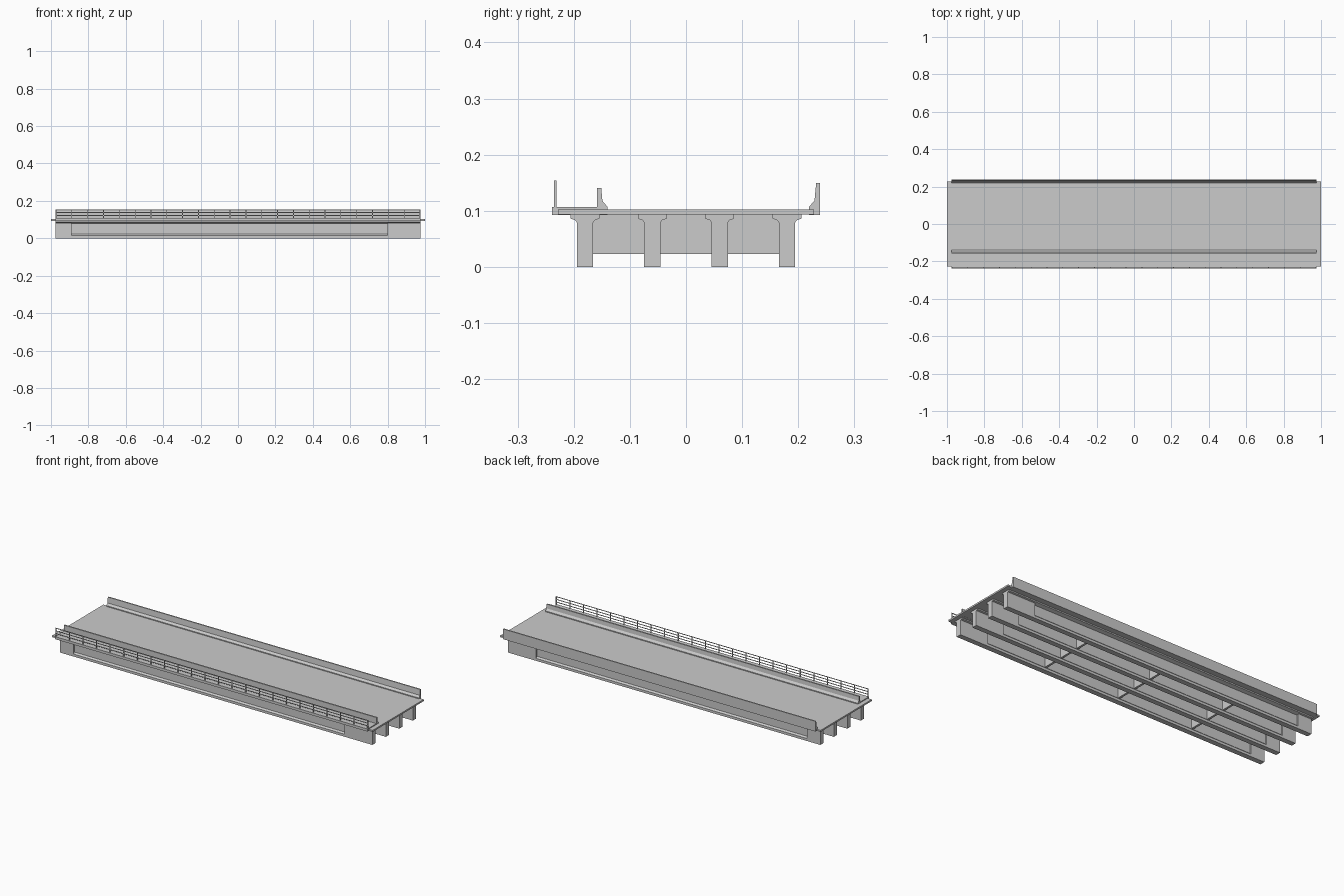
import bpy, bmesh

if "Cube" in bpy.data.objects:
    bpy.data.objects.remove(bpy.data.objects["Cube"])

HALF = 0.975                      # half length of girders, barriers and walk
BAYS = (-0.18, -0.06, 0.06, 0.18)  # girder centre lines in y


def loft(name, rings):
    """Skin a list of (x, [(y, z), ...]) sections along x and cap both ends."""
    bm = bmesh.new()
    loops = [[bm.verts.new((x, y, z)) for y, z in prof] for x, prof in rings]
    n = len(loops[0])
    for a, b in zip(loops, loops[1:]):
        for i in range(n):
            j = (i + 1) % n
            bm.faces.new((a[i], a[j], b[j], b[i]))
    bm.faces.new(loops[0])
    bm.faces.new(loops[-1])
    bmesh.ops.remove_doubles(bm, verts=bm.verts[:], dist=1e-6)
    bmesh.ops.dissolve_degenerate(bm, edges=bm.edges[:], dist=1e-6)
    bmesh.ops.recalc_face_normals(bm, faces=bm.faces[:])
    return finish(name, bm)


def finish(name, bm):
    me = bpy.data.meshes.new(name)
    bm.to_mesh(me)
    bm.free()
    ob = bpy.data.objects.new(name, me)
    bpy.context.collection.objects.link(ob)
    return ob


def boxes(name, spans):
    """One object from several (x0, x1, y0, y1, z0, z1) boxes."""
    bm = bmesh.new()
    for x0, x1, y0, y1, z0, z1 in spans:
        vs = bmesh.ops.create_cube(bm, size=1)["verts"]
        for v in vs:
            v.co.x = x1 if v.co.x > 0 else x0
            v.co.y = y1 if v.co.y > 0 else y0
            v.co.z = z1 if v.co.z > 0 else z0
    return finish(name, bm)


def mirrored(half, yc):
    """Full closed section from its right half, centred on yc."""
    return [(yc + y, z) for y, z in half] + [(yc - y, z) for y, z in reversed(half)]


# Girders: solid end blocks, thin web with bottom bulb between them
def half_section(web):
    return [(0.0145, 0), (0.0145, 0.014), (web, 0.022), (web, 0.079),
            (0.017, 0.083), (0.0255, 0.086), (0.0255, 0.093)]


for i, yc in enumerate(BAYS):
    block = mirrored(half_section(0.0145), yc)
    thin = mirrored(half_section(0.006), yc)
    loft(f"girder_{i + 1}", [(-HALF, block), (-0.89, block), (-0.89, thin),
                             (0.80, thin), (0.80, block), (HALF, block)])

# Cross diaphragms between neighbouring girders
boxes("diaphragms", [(x - 0.006, x + 0.006, a + 0.005, b - 0.005, 0.023, 0.094)
                     for x in (-0.52, -0.05, 0.42) for a, b in zip(BAYS, BAYS[1:])])

# Deck slab, slightly longer than the rest
boxes("deck_slab", [(-1, 1, -0.228, 0.228, 0.093, 0.102)])

# Raised walkway with the inner traffic barrier
walk = [(-0.239, 0.0925), (-0.14, 0.0925), (-0.14, 0.107), (-0.149, 0.118),
        (-0.151, 0.141), (-0.159, 0.141), (-0.159, 0.107), (-0.239, 0.107)]
loft("walkway_and_inner_barrier", [(-HALF, walk), (HALF, walk)])

# Outer barrier on the far edge
barrier = [(0.239, 0.0925), (0.239, 0.15), (0.232, 0.15), (0.229, 0.118),
           (0.219, 0.107), (0.219, 0.0925)]
loft("outer_barrier", [(-HALF, barrier), (HALF, barrier)])

# Pedestrian railing: posts and horizontal rails
POSTS = 24
step = (2 * HALF - 0.004) / (POSTS - 1)
boxes("railing_posts", [(-HALF + i * step, -HALF + i * step + 0.004,
                         -0.235, -0.231, 0.106, 0.154) for i in range(POSTS)])
boxes("railing_rails", [(-HALF, HALF, -0.2345, -0.2315, z - 0.0015, z + 0.0015)
                        for z in (0.122, 0.137, 0.1525)])
